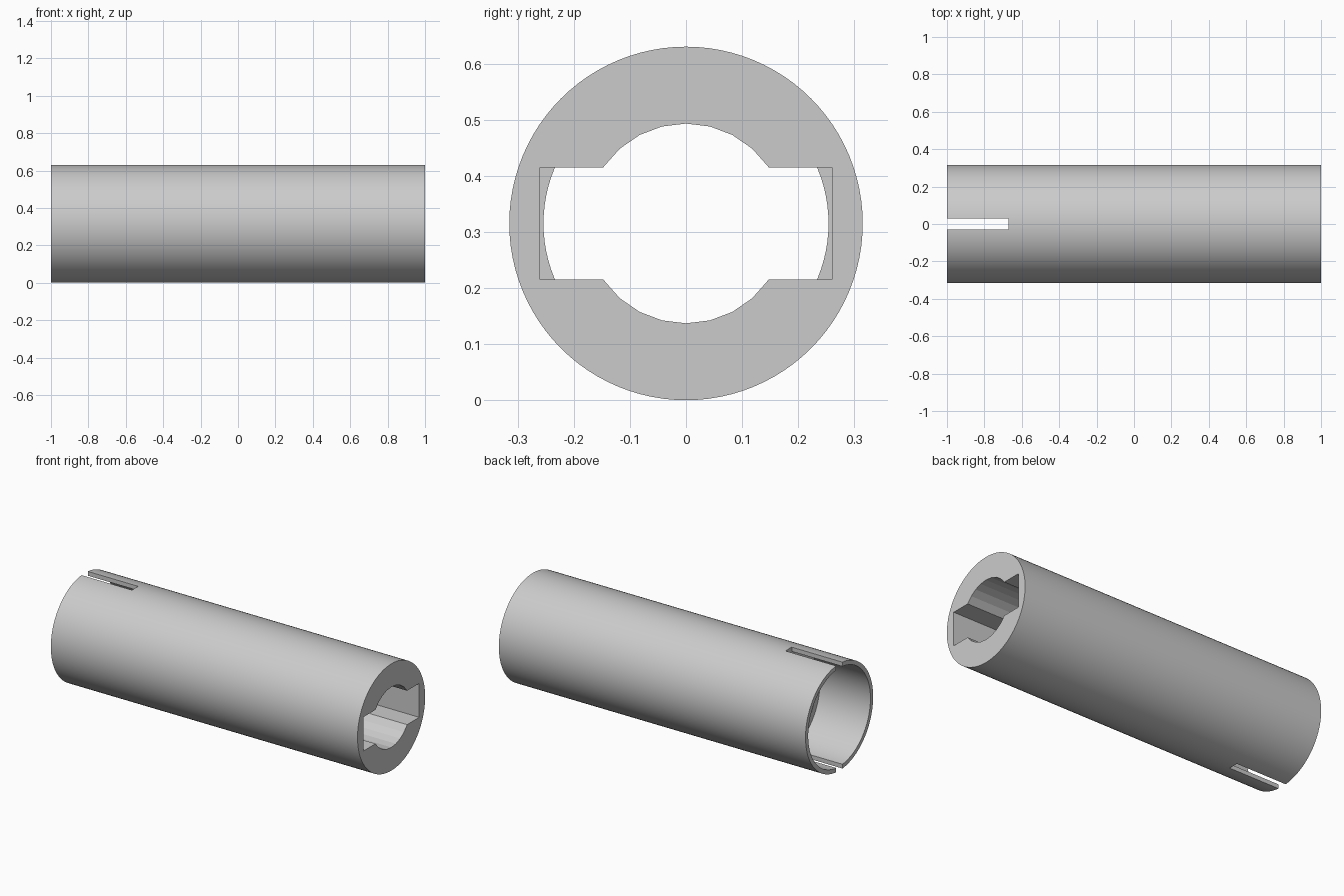
import bpy
import bmesh
from math import sin, cos, tau

RADIUS = 0.315      # outer radius, also the height of the axis
STEP_X = -0.67      # end of the slits and of the wide socket
PLUG_X = 0.6        # inner face of the keyed end

cube = bpy.data.objects.get("Cube")
if cube:
    bpy.data.objects.remove(cube)

grey = bpy.data.materials.new("plain_grey")
grey.use_nodes = True
colour = (0.6, 0.6, 0.6, 1)
grey.diffuse_color = colour
grey.node_tree.nodes["Principled BSDF"].inputs["Base Color"].default_value = colour


def circle(radius, sides):
    """Outline in the y-z plane, with a corner at the top."""
    return [(radius * sin(tau * i / sides), radius * cos(tau * i / sides))
            for i in range(sides)]


def rectangle(half_y, half_z):
    return [(-half_y, -half_z), (half_y, -half_z), (half_y, half_z), (-half_y, half_z)]


def prism(name, outline, x0, x1):
    """Extrude a y-z outline along the tube axis."""
    bm = bmesh.new()
    face = bm.faces.new([bm.verts.new((x0, y, z + RADIUS)) for y, z in outline])
    grown = bmesh.ops.extrude_face_region(bm, geom=[face])["geom"]
    top = [v for v in grown if isinstance(v, bmesh.types.BMVert)]
    bmesh.ops.translate(bm, verts=top, vec=(x1 - x0, 0, 0))
    bmesh.ops.recalc_face_normals(bm, faces=bm.faces)
    mesh = bpy.data.meshes.new(name)
    bm.to_mesh(mesh)
    bm.free()
    mesh.materials.append(grey)
    obj = bpy.data.objects.new(name, mesh)
    bpy.context.collection.objects.link(obj)
    return obj


# Outer sleeve
sleeve = prism("sleeve", circle(RADIUS, 96), -1, 1)

# Thin socket, main bore, round keyhole, its side slots, and the end slits
cutters = [
    prism("socket_cutter", circle(0.29, 96), -1.1, STEP_X),
    prism("bore_cutter", circle(0.254, 96), STEP_X - 0.1, PLUG_X),
    prism("keyhole_cutter", circle(0.178, 26), PLUG_X - 0.1, 1.1),
    prism("key_slot_cutter", rectangle(0.26, 0.1), PLUG_X - 0.02, 1.1),
    prism("slit_cutter", rectangle(0.029, 0.4), -1.1, STEP_X),
]
for cutter in cutters:
    cutter.hide_render = True
    cut = sleeve.modifiers.new(cutter.name, "BOOLEAN")
    cut.operation = "DIFFERENCE"
    cut.solver = "EXACT"
    cut.object = cutter

# Bake the cuts and drop the cutters
bpy.context.view_layer.update()
graph = bpy.context.evaluated_depsgraph_get()
baked = bpy.data.meshes.new_from_object(sleeve.evaluated_get(graph))
sleeve.modifiers.clear()
sleeve.data = baked
for cutter in cutters:
    bpy.data.objects.remove(cutter)

# Soft round walls, crisp edges
bpy.ops.object.select_all(action="DESELECT")
sleeve.select_set(True)
bpy.context.view_layer.objects.active = sleeve
bpy.ops.object.shade_smooth_by_angle(angle=0.17)
